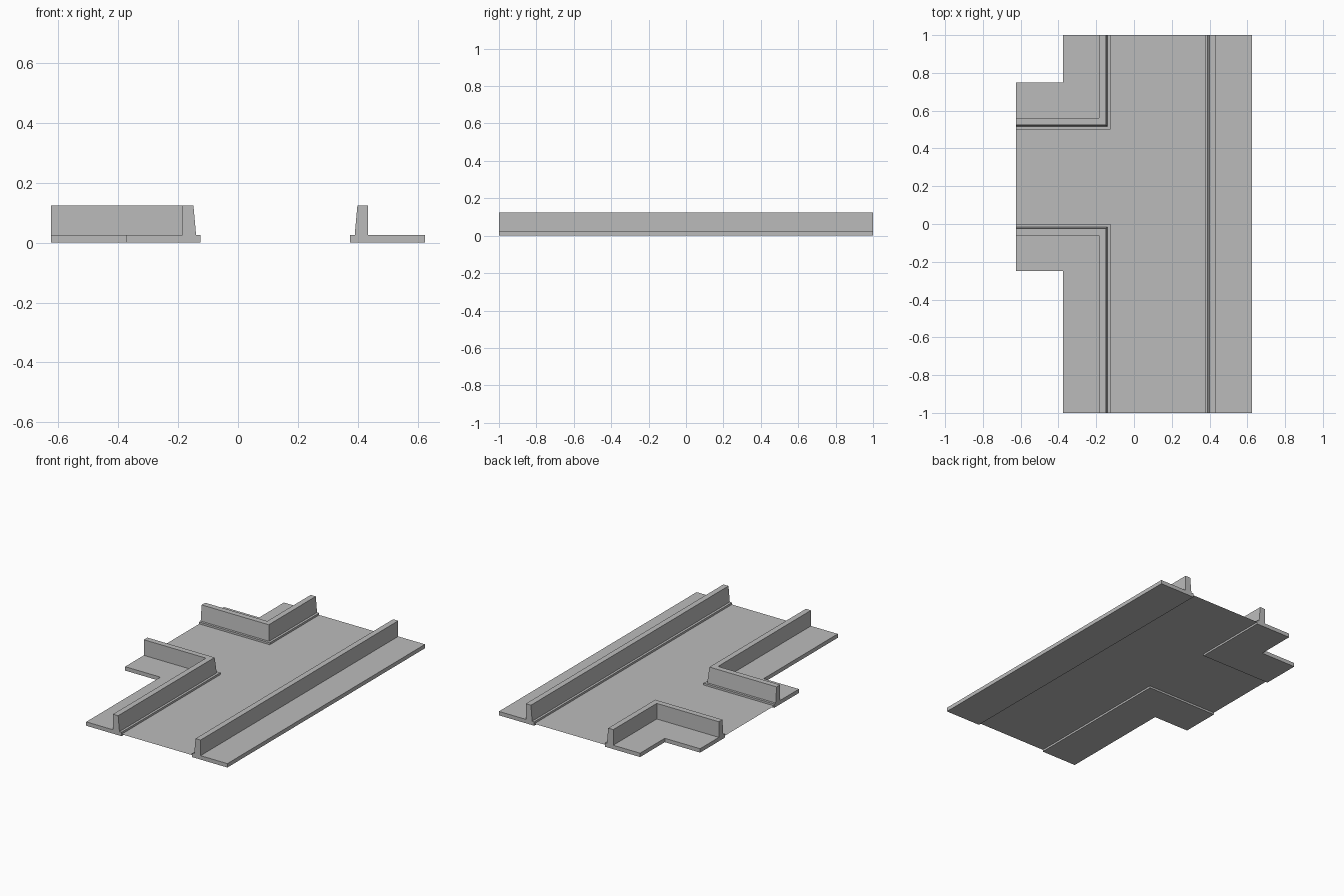
import bpy
import bmesh

cube = bpy.data.objects.get("Cube")
if cube:
    bpy.data.objects.remove(cube, do_unlink=True)

grey = bpy.data.materials.new("concrete_grey")
grey.use_nodes = True
colour = (0.5, 0.5, 0.5, 1)
grey.diffuse_color = colour
grey.node_tree.nodes["Principled BSDF"].inputs["Base Color"].default_value = colour


def add_object(name, bm):
    mesh = bpy.data.meshes.new(name)
    bm.to_mesh(mesh)
    bm.free()
    mesh.materials.append(grey)
    obj = bpy.data.objects.new(name, mesh)
    bpy.context.collection.objects.link(obj)
    return obj


# Kerb cross-section: distance outward from the channel, height
FOOT = 0.025
PROFILE = [(0, 0), (0, FOOT), (0.015, FOOT), (0.024, 0.125),
           (0.06, 0.125), (0.06, FOOT), (0.25, FOOT), (0.25, 0)]


def sweep_kerb(name, path):
    """Sweep the cross-section along (point, mitred outward direction) stations."""
    bm = bmesh.new()
    rings = [[bm.verts.new((x + d * dx, y + d * dy, z)) for d, z in PROFILE]
             for (x, y), (dx, dy) in path]
    n = len(PROFILE)
    for a, b in zip(rings, rings[1:]):
        for i in range(n):
            j = (i + 1) % n
            bm.faces.new((a[i], a[j], b[j], b[i]))
    bm.faces.new(rings[0])
    bm.faces.new(rings[-1])
    bmesh.ops.recalc_face_normals(bm, faces=bm.faces)
    return add_object(name, bm)


# Straight kerb along the closed side
sweep_kerb("straight_kerb", [((0.375, -1), (1, 0)), ((0.375, 1), (1, 0))])

# Two corner kerbs around the side opening
for name, side, y in (("back_corner_kerb", 1, 0.5), ("front_corner_kerb", -1, 0)):
    sweep_kerb(name, [((-0.125, side), (-1, 0)),
                      ((-0.125, y), (-1, side)),
                      ((-0.625, y), (0, side))])

# Thin T-shaped floor between the kerbs
bm = bmesh.new()
outline = [(0.375, -1), (0.375, 1), (-0.125, 1), (-0.125, 0.5),
           (-0.625, 0.5), (-0.625, 0), (-0.125, 0), (-0.125, -1)]
bm.faces.new([bm.verts.new((x, y, FOOT / 2)) for x, y in outline])
add_object("channel_floor", bm)
